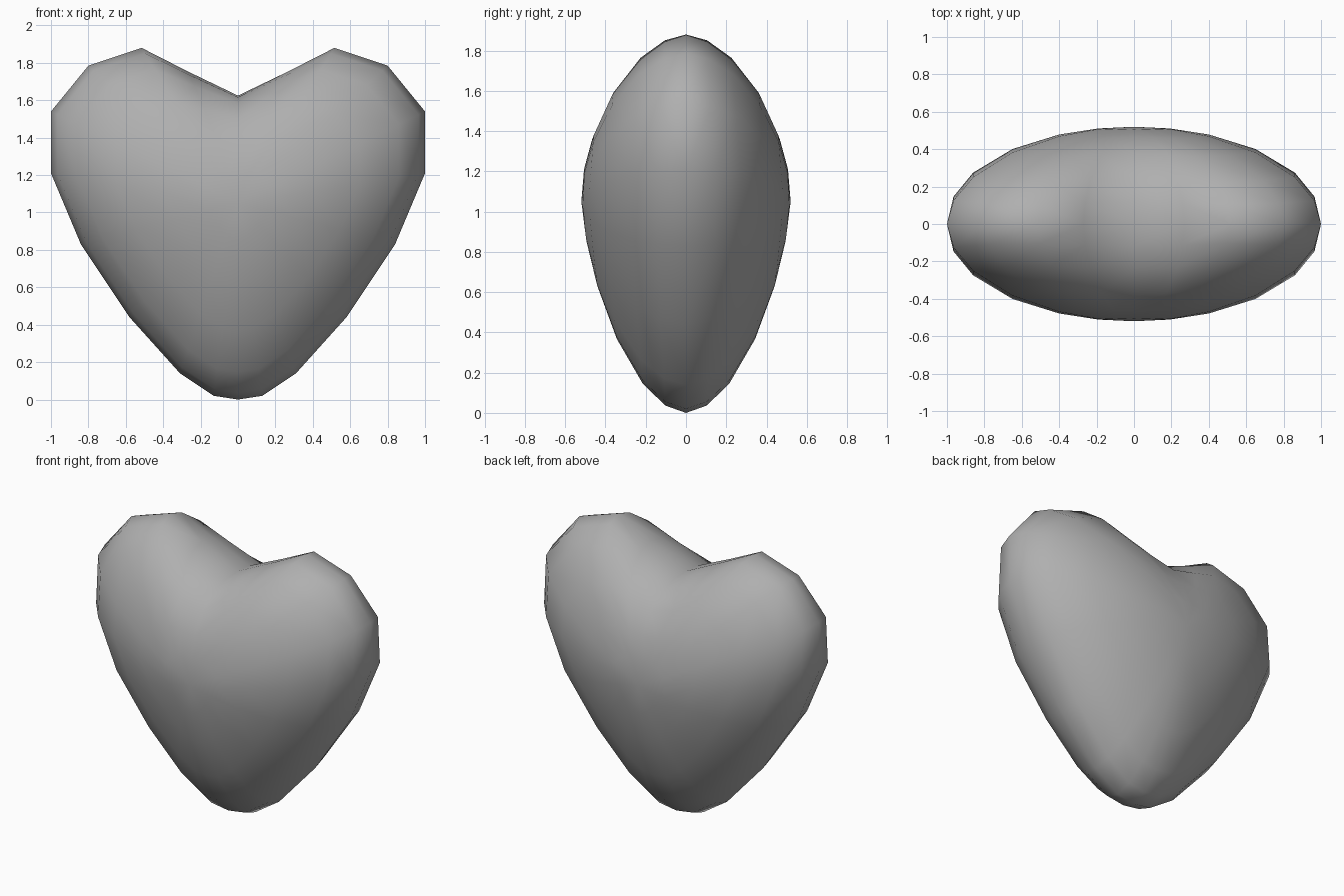
import bpy
import bmesh
from mathutils import Vector

cube = bpy.data.objects.get("Cube")
if cube:
    bpy.data.objects.remove(cube, do_unlink=True)

CENTRE = 1.05      # height of the thickest point
TOP = 1.88         # height of the lobes
DEPTH = 0.52       # half thickness
NOTCH_FILL = 0.33  # how quickly the valley fades towards the middle

# Half outline (x, z) from the bottom tip to the notch
half = [(0, 0), (0.13, 0.02), (0.31, 0.14), (0.58, 0.44), (0.84, 0.83),
        (1.0, 1.21), (1.0, 1.54), (0.8, 1.785), (0.515, TOP),
        (0.27, 1.755), (0, 1.625)]
outline = half + [(-x, z) for x, z in half[-2:0:-1]]
rings = [1, 0.965, 0.86, 0.65, 0.4, 0.19]


def dome_point(x, z, s):
    """Outline point drawn in towards the centre and pushed forward."""
    low = max(0, (CENTRE - z) / CENTRE)
    high = max(0, (z - CENTRE) / (TOP - CENTRE))
    # Full at the sides, leaner towards the tip and the lobe tops
    power = 2.05 - 0.6 * low - 0.3 * high
    root = 0.45 + 0.09 * low + 0.12 * high
    y = -DEPTH * (1 - s ** power) ** root
    valley = max(0, 1 - abs(x) / 0.515) if z > CENTRE else 0
    fill = NOTCH_FILL * valley * s * (1 - s)
    return Vector((x * s, y, CENTRE + (z - CENTRE) * s + fill))


# Front half of the heart
bm = bmesh.new()
loops = [[bm.verts.new(dome_point(x, z, s)) for x, z in outline] for s in rings]
pole = bm.verts.new((0, -DEPTH, CENTRE))
count = len(outline)
for i in range(count):
    j = (i + 1) % count
    for outer, inner in zip(loops, loops[1:]):
        bm.faces.new((outer[i], outer[j], inner[j], inner[i]))
    bm.faces.new((loops[-1][i], loops[-1][j], pole))

# Back half, joined along the outline
bmesh.ops.mirror(bm, geom=bm.verts[:] + bm.edges[:] + bm.faces[:],
                 axis='Y', merge_dist=0.0001)
bmesh.ops.remove_doubles(bm, verts=bm.verts[:], dist=0.0001)
bmesh.ops.recalc_face_normals(bm, faces=bm.faces[:])
for face in bm.faces:
    face.smooth = True

mesh = bpy.data.meshes.new("heart")
bm.to_mesh(mesh)
bm.free()
heart = bpy.data.objects.new("heart", mesh)
bpy.context.collection.objects.link(heart)

# Plain grey
grey = bpy.data.materials.new("mid grey")
grey.use_nodes = True
colour = (0.43, 0.43, 0.43, 1)
grey.diffuse_color = colour
for node in grey.node_tree.nodes:
    if node.type == 'BSDF_PRINCIPLED':
        node.inputs["Base Color"].default_value = colour
mesh.materials.append(grey)
